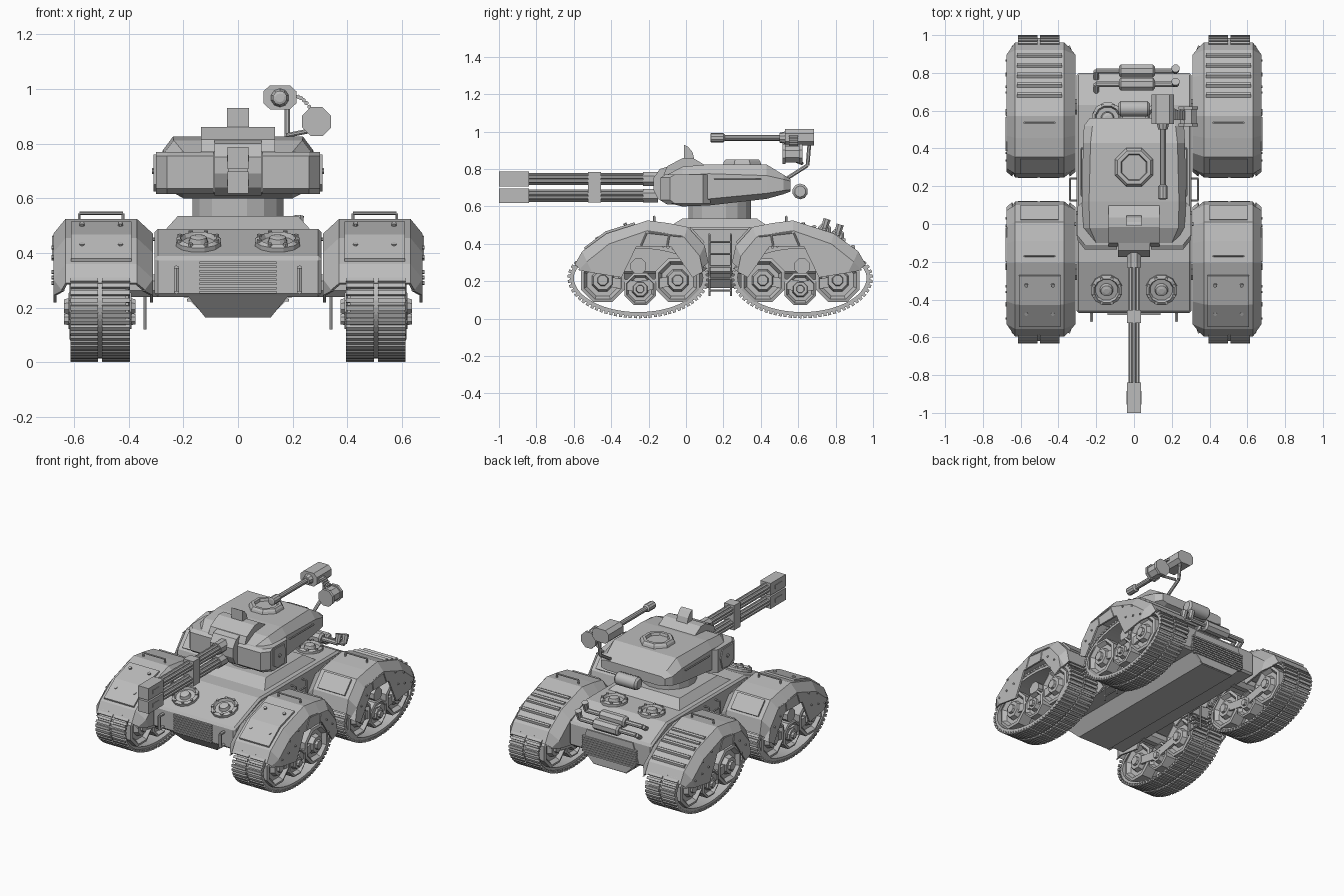
import bpy, bmesh, math
from mathutils import Vector as V
if "Cube" in bpy.data.objects:
    bpy.data.objects.remove(bpy.data.objects["Cube"])
grey = bpy.data.materials.new("armor_grey")
grey.use_nodes = True
grey.diffuse_color = (0.5, 0.5, 0.5, 1)
grey.node_tree.nodes["Principled BSDF"].inputs["Base Color"].default_value = grey.diffuse_color
# Pivot halfway between the front and rear track pods
pivot = bpy.data.objects.new("pod_mirror_pivot", None)
pivot.location.y = 0.183
pivot.hide_render = True
bpy.context.collection.objects.link(pivot)

def circle(c, axis, r, n):
    q = V(axis).to_track_quat('Z', 'Y')
    angles = [(i + 0.5) * math.tau / n for i in range(n)]
    return [V(c) + q @ V((r * math.cos(a), r * math.sin(a), 0)) for a in angles]

class Part:
    def __init__(self, name):
        self.name, self.bm = name, bmesh.new()

    def loft(self, sections, closed=False, wrap=True, caps=True):
        rows = [[self.bm.verts.new(p) for p in s] for s in sections]
        n = len(rows[0])
        for a, b in list(zip(rows, rows[1:])) + ([(rows[-1], rows[0])] if closed else []):
            for i in range(n if wrap else n - 1):
                j = (i + 1) % n
                self.bm.faces.new((a[i], a[j], b[j], b[i]))
        if caps and not closed:
            self.bm.faces.new(rows[0])
            self.bm.faces.new(rows[-1])
        return self

    def slab(self, profile, x0, x1):
        return self.loft([[(x, y, z) for y, z in profile] for x in (x0, x1)])

    def box(self, x, y, z):
        return self.slab([(y[0], z[0]), (y[1], z[0]), (y[1], z[1]), (y[0], z[1])], *x)

    def turn(self, c, axis, profile, n=12):
        axis = V(axis).normalized()
        return self.loft([circle(V(c) + axis * d, axis, r, n) for d, r in profile])

    def rod(self, a, b, r, n=12):
        d = V(b) - V(a)
        return self.turn(a, d, [(0, r), (d.length, r)], n)

    def tube(self, pts, r, n=8):
        for a, b in zip(pts, pts[1:]):
            self.rod(a, b, r, n)
        return self

    def done(self, mirror="", bevel=0, smooth=False, thick=0):
        bmesh.ops.recalc_face_normals(self.bm, faces=self.bm.faces)
        mesh = bpy.data.meshes.new(self.name)
        self.bm.to_mesh(mesh)
        self.bm.free()
        mesh.materials.append(grey)
        ob = bpy.data.objects.new(self.name, mesh)
        bpy.context.collection.objects.link(ob)
        if smooth:
            bpy.ops.object.select_all(action='DESELECT')
            ob.select_set(True)
            bpy.context.view_layer.objects.active = ob
            bpy.ops.object.shade_smooth_by_angle(angle=math.radians(37))
        if thick:
            ob.modifiers.new("thickness", 'SOLIDIFY').thickness = thick
        if bevel:
            m = ob.modifiers.new("bevel", 'BEVEL')
            m.width, m.segments = bevel, 1
        if mirror:
            m = ob.modifiers.new("mirror", 'MIRROR')
            m.use_mirror_merge = False
            m.use_axis = ('x' in mirror, 'y' in mirror, False)
            m.mirror_object = pivot

# Track pod: fender shell over an arched side skirt
top = [(-.595, .29), (-.555, .36), (-.425, .455), (-.205, .525), (-.09, .51), (.01, .49), (.1, .39), (.12, .30)]
skirt = [(-.58, .26), (-.5, .245), (-.345, .22), (-.265, .385), (-.08, .385), (.035, .22), (.09, .25), (.115, .27)]
rows = []
for k, ((y, z), (sy, sz)) in enumerate(zip(top, skirt)):
    e = 0.03 if k in (0, len(top) - 1) else 0
    qy, qz = y + (-.24 - y) * .08, max(z - .055, sz + .005)
    rows.append([(.31 + e, sy, sz), (.31 + e, qy, qz), (.37, y, z), (.63, y, z), (.675 - e, qy, qz), (.675 - e, sy, sz)])
Part("fender").loft(rows, wrap=False, caps=False).done("xy", thick=0.012)
# Fender trim: side ribs, bolts, grab handle and end plate
trim = Part("fender_trim")
for a, b in [((-.21, .46), (-.24, .39)), ((-.09, .445), (-.1, .39)), ((-.2, .46), (-.02, .44))]:
    trim.rod((.675, *a), (.675, *b), .005, 6)
for y, z in [(-.5, .29), (-.43, .31), (-.36, .33), (-.42, .385), (-.33, .42), (-.03, .38), (.03, .33), (-.01, .29)]:
    trim.rod((.67, y, z), (.681, y, z), .007, 6)
trim.tube([(.42, -.17, .51), (.42, -.17, .545), (.58, -.17, .545), (.58, -.17, .51)], .006, 6)
trim.slab([(.02, .478), (.09, .4), (.1, .408), (.025, .49)], .4, .6).done("xy")
# Bolted plate on the front fenders
plate = Part("front_fender_plate")
plate.slab([(-.54, .365), (-.425, .45), (-.27, .5), (-.275, .515), (-.43, .467), (-.545, .38)], .39, .61)
for x in (.43, .57):
    for y, z in ((-.47, .42), (-.32, .495)):
        plate.rod((x, y, z), (x, y - .008, z + .015), .01, 8)
plate.done("x")
# Low louvers on the rear fenders, following the slope
louvers = Part("rear_fender_louvers")
for i in range(5):
    y = .68 + i * .052
    z = .489 - (y - .68) * .318 - max(0, y - .791) * .41
    louvers.slab([(y - .02, z), (y + .014, z - .02), (y + .017, z + .006), (y + .006, z + .012)], .38, .62)
louvers.done("x")
# Track belt with evenly spaced links
C = V((0, -.255, .22))
samples = []
for i in range(801):
    s = math.sin(i * math.tau / 800)
    samples.append(C + V((0, .365 * math.cos(i * math.tau / 800), s * (.205 if s < 0 else .175))))
total = sum((b - a).length for a, b in zip(samples, samples[1:]))
count, walked, stations = 68, 0, []
for a, b in zip(samples, samples[1:]):
    if walked >= len(stations) * total / count and len(stations) < count:
        t = (b - a).normalized()
        stations.append((a, t, V((0, t.z, -t.y))))
    walked += (b - a).length
track = Part("track")
track.loft([[p + V((x, 0, 0)) + n * d for x, d in ((.41, -.02), (.41, 0), (.61, 0), (.61, -.02))]
            for p, t, n in stations], closed=True)
for p, t, n in stations:
    for x0, x1 in ((.395, .497), (.511, .613)):
        track.loft([[p + V((x, 0, 0)) + t * s * .0085 + n * d for s, d in ((-1, -.004), (1, -.004), (1, .013), (-1, .013))]
                    for x in (x0, x1)])
track.done("xy")
# Road wheels with recessed rims, hubs and carrier arms
wheels = Part("road_wheels")
for dy, z, r in ((-.2, .205, .127), (.2, .205, .127), (0, .158, .092)):
    for side in (-1, 1):
        wheels.turn((.505, C.y + .01 + dy, z), (side, 0, 0), [(0, r * .7), (.01, r * .7), (.03, r), (.105, r), (.11, r * .86),
                    (.085, r * .72), (.085, r * .5), (.115, r * .42), (.115, r * .25), (.13, r * .22)], 8)
for x in (.4, .6):
    for dy in (-.2, .2):
        wheels.slab([(C.y + dy, .18), (C.y, .14), (C.y, .2), (C.y + dy, .23)], x - .008, x + .008)
wheels.rod((.28, C.y, .28), (.6, C.y, .28), .045, 8).done("xy")
# Hull, keel and turret plinth
hull = Part("hull")
hull.slab([(-.47, .24), (-.47, .385), (-.2, .488), (.63, .488), (.8, .4), (.8, .24)], -.305, .305).done(bevel=.012)
Part("keel").loft([[(-w, y0, z), (w, y0, z), (w, .8, z), (-w, .8, z)]
                   for w, y0, z in ((.185, -.465, .245), (.12, -.39, .165))]).done()
Part("turret_plinth").loft([[(-w, y0, z), (w, y0, z), (w, y1, z), (-w, y1, z)]
                            for w, y0, y1, z in ((.265, -.1, .45, .485), (.22, -.02, .38, .535))]).done()
Part("turret_ring").turn((0, .18, .52), (0, 0, 1), [(0, .17), (.12, .17)], 16).done()
# Front and rear grilles
grille = Part("grilles")
for i in range(8):
    z = .252 + i * .0155
    w = .2 - max(0, .27 - z) * .8
    grille.box((-.14, .14), (-.482, -.465), (z, z + .009)).box((-w, w), (.795, .815), (z - .03, z - .02))
grille.loft([[(x, y, z) for x, z in ((-.12, .17), (.12, .17), (.21, .26), (.17, .385), (-.17, .385), (-.21, .26))]
             for y in (.79, .807)]).done()
# Round vents on the front and rear decks
vents = Part("deck_vents")
for c, axis in (((.145, -.345, .43), V((0, -.36, 1))), ((.14, .56, .485), V((0, 0, 1)))):
    vents.turn(c, axis, [(0, .085), (.018, .085), (.026, .068), (.01, .06), (.01, .036), (.03, .03), (.034, .015)], 12)
    for p in circle(c, axis, .073, 8):
        vents.rod(p, p + axis.normalized() * .03, .009, 6)
vents.done("x")
# Tow hooks and side ladders
fittings = Part("hooks_and_ladders")
fittings.tube([(.225, -.465, .345), (.225, -.51, .345), (.225, -.51, .26), (.225, -.465, .26)], .01, 6)
for y in (.125, .24):
    fittings.tube([(.3, y, .45), (.34, y, .45), (.34, y, .12)], .006, 6)
for i in range(5):
    fittings.rod((.34, .125, .15 + i * .065), (.34, .24, .15 + i * .065), .006, 6)
fittings.done("x")
# Exhaust pipes and mufflers on the rear slope
exhaust = Part("exhaust")
for y, z in ((.74, .475), (.81, .445)):
    exhaust.tube([(-.2, y - .04, z - .03), (-.2, y, z), (.22, y, z), (.22, y + .015, z + .05)], .015)
    exhaust.turn((-.08, y, z), (1, 0, 0), [(0, .025), (.01, .037), (.18, .037), (.19, .025)], 8)
    exhaust.turn((.22, y, z + .01), (0, .3, 1), [(0, .018), (.05, .022)], 8)
exhaust.done()
# Turret body, lofted front to back
body = []
for y, zb, wm, z1, z2, wt, zt in (
        (-.1, .62, .25, .65, .73, .2, .77), (-.02, .6, .27, .64, .765, .235, .812), (.12, .605, .275, .64, .775, .238, .825),
        (.43, .64, .27, .67, .765, .23, .825), (.52, .665, .265, .685, .745, .22, .77), (.56, .68, .235, .69, .735, .21, .745)):
    half = [(.2, zb), (wm, z1), (wm, z2), (wt, zt)]
    body.append([(x, y, z) for x, z in half] + [(-x, y, z) for x, z in reversed(half)])
Part("turret_body").loft(body).done()
# Cheek armor, side pods and side rails
cheeks = Part("turret_cheeks")
cheeks.loft([[(.09, y0, z), (.26, y0, z), (.3, y0 + .05, z), (.3, .09, z), (.26, .13, z), (.09, .13, z)]
             for z, y0 in ((.615, -.11), (.635, -.135), (.755, -.135), (.77, -.11))])
cheeks.slab([(-.06, .65), (-.02, .625), (.05, .63), (.07, .7), (.05, .755), (-.06, .76)], .29, .308)
cheeks.rod((.3, .0, .7), (.314, .0, .7), .012, 8)
cheeks.tube([(.26, .15, .745), (.28, .15, .745), (.28, .4, .745), (.26, .4, .745)], .005, 6).done("x")
# Gun mantlet, top wedge and sight
mantlet = Part("gun_mantlet")
mantlet.slab([(-.1, .61), (-.15, .64), (-.175, .69), (-.175, .75), (-.14, .8), (-.06, .825), (.0, .8), (.0, .61)], -.085, .085)
mantlet.slab([(-.12, .77), (-.1, .815), (-.015, .86), (.035, .86), (.1, .822), (.1, .78)], -.135, .135)
mantlet.slab([(-.01, .85), (-.01, .93), (.01, .92), (.035, .89), (.045, .85)], -.04, .04).done()
# Twin main guns: barrel bundles, shared clamp and boxy muzzles
guns = Part("main_guns")
for z in (.747, .657):
    for p in circle((0, -.86, z), (0, 1, 0), .021, 6):
        guns.rod(p, p + V((0, .71, 0)), .0125, 8)
    guns.rod((0, -.86, z), (0, -.15, z), .014, 8).rod((0, -.23, z), (0, -.15, z), .04, 8)
    guns.box((-.038, .038), (-1, -.84), (z - .04, z + .04))
    for s in (-1, 1):
        guns.box((s * .037, s * .041), (-.955, -.885), (z - .012, z + .012))
    guns.turn((0, -.99, z), (0, -1, 0), [(0, .022), (.01, .022), (.01, .016), (.002, .014)], 12)
guns.box((-.037, .037), (-.525, -.455), (.62, .785)).done()
# Roof hatch
Part("roof_hatch").turn((0, .3, .81), (0, 0, 1), [(0, .115), (.03, .105), (.042, .095), (.042, .075), (.025, .07)], 8).done()
# Stowage roll behind the turret
roll = Part("stowage_roll")
roll.turn((-.083, .61, .68), (1, 0, 0), [(0, .03), (.012, .042), (.155, .042), (.167, .03)], 10).done(smooth=True)
# Roof machine gun with ammo drum on a bent arm
mg = Part("machine_gun")
outline = [(-.06, .022), (-.036, .044), (.036, .044), (.06, .022), (.06, -.022), (.036, -.044), (-.036, -.044), (-.06, -.022)]
mg.loft([[(.153 + x, y, .969 + z) for x, z in outline] for y in (.53, .685)])
mg.rod((.153, .2, .967), (.153, .54, .967), .016, 10)
mg.turn((.153, .13, .967), (0, 1, 0), [(0, .016), (0.004, .026), (.07, .026), (.078, .016)], 10)
mg.turn((.153, .5, .967), (0, 1, 0), [(0, .026), (.035, .035)], 10)
mg.tube([(.18, .54, .75), (.18, .65, .82), (.18, .66, .94)], .011, 8)
mg.rod((.18, .62, .83), (.28, .57, .85), .009, 8)
mg.turn((.287, .515, .88), (0, 1, 0), [(0, .057), (.018, .057), (.018, .048), (.09, .048), (.09, .057), (.108, .057)], 8)
for i in range(7):
    x, z = .21 + .01 * i, .972 - .0015 * i * i
    mg.rod((x, .55, z), (x, .6, z), .008, 6)
mg.done()
